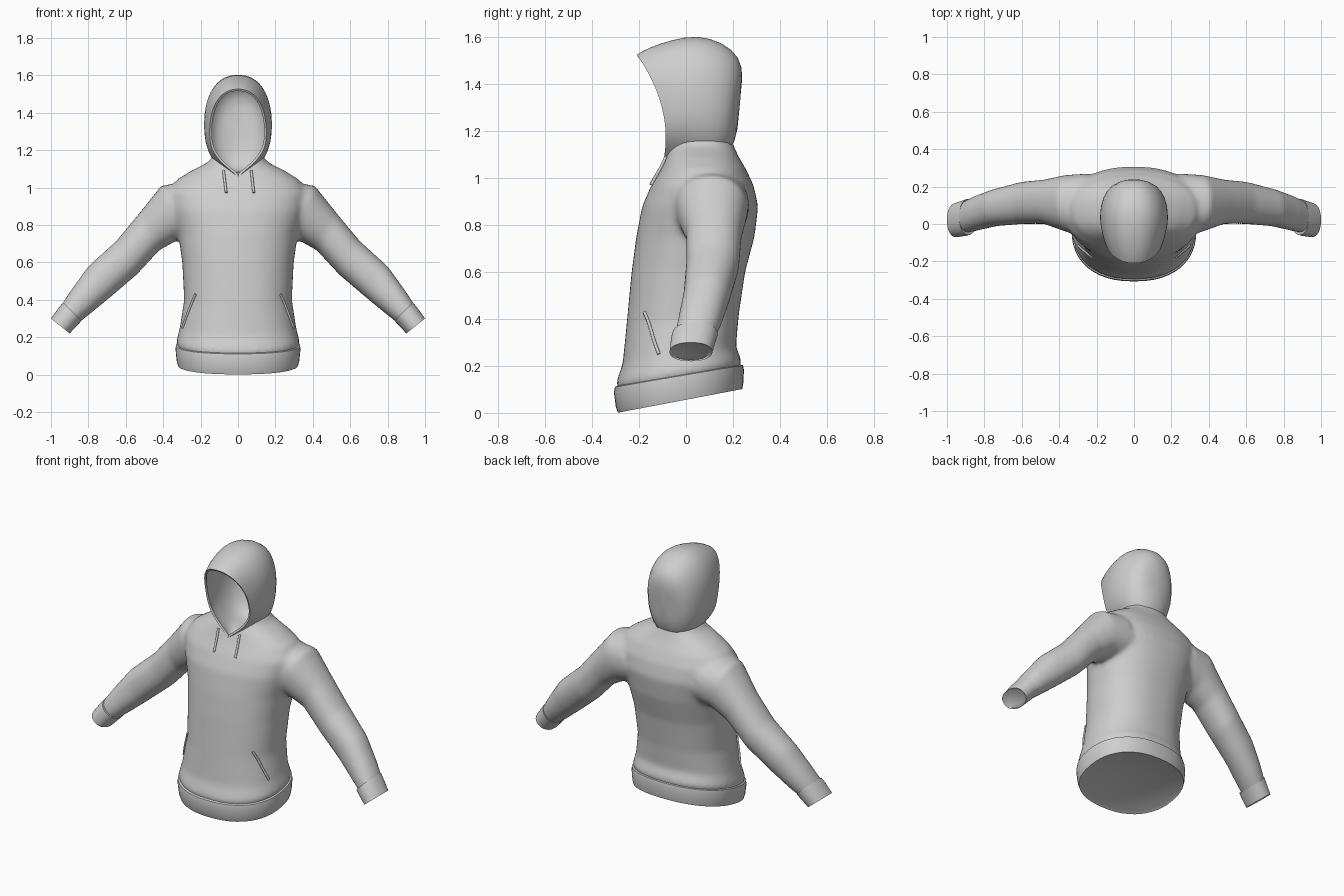
import bpy, bmesh, math
from mathutils import Vector
from mathutils.bvhtree import BVHTree

if "Cube" in bpy.data.objects:
    bpy.data.objects.remove(bpy.data.objects["Cube"])

fabric = bpy.data.materials.new("light_grey_fabric")
fabric.diffuse_color = (0.62, 0.62, 0.62, 1)
fabric.use_nodes = True
fabric.node_tree.nodes["Principled BSDF"].inputs["Base Color"].default_value = fabric.diffuse_color


def section(c, a, b, power=2.0, pinch=0.0, bend=0.0, n=48):
    """Closed oval around c with half axes a and b; pinch narrows the -b end."""
    c, a, b = Vector(c), Vector(a), Vector(b)
    pts = []
    for i in range(n):
        t = 2 * math.pi * i / n
        u = math.copysign(abs(math.cos(t)) ** (2 / power), math.cos(t))
        v = math.copysign(abs(math.sin(t)) ** (2 / power), math.sin(t))
        u *= 1 - pinch * max(0, -v) ** 3
        pts.append(c + a * u + b * v + Vector((0, bend * (1 - v * v), 0)))
    return pts


def level(z, w, yf, yb, tilt=0.0, power=2.3):
    """Horizontal body slice, tilted so that the back sits higher."""
    yc, d = (yf + yb) / 2, (yb - yf) / 2
    return section((0, yc, z + tilt * yc), (w, 0, 0), (0, d, tilt * d), power)


def sleeve(side, ux, uz, lx, lz, yf, yb):
    """Sleeve slice between an upper and a lower outline point."""
    return section((side * (ux + lx) / 2, (yf + yb) / 2, (uz + lz) / 2),
                   (side * (ux - lx) / 2, 0, (uz - lz) / 2),
                   (0, (yb - yf) / 2, 0), 2.2)


def loft(name, shells, cap_start=True):
    """Skin every shell (a list of sections) into one object."""
    bm = bmesh.new()
    for rings in shells:
        rows = [[bm.verts.new(p) for p in r] for r in rings]
        n = len(rows[0])
        for r0, r1 in zip(rows, rows[1:]):
            for i in range(n):
                j = (i + 1) % n
                bm.faces.new((r0[i], r0[j], r1[j], r1[i]))
        bm.faces.new(rows[-1])
        if cap_start:
            bm.faces.new(rows[0][::-1])
    bmesh.ops.recalc_face_normals(bm, faces=bm.faces)
    me = bpy.data.meshes.new(name)
    bm.to_mesh(me)
    bm.free()
    ob = bpy.data.objects.new(name, me)
    bpy.context.collection.objects.link(ob)
    me.materials.append(fabric)
    return ob


def modify(ob, kind, **props):
    m = ob.modifiers.new(kind.lower(), kind)
    for k, v in props.items():
        setattr(m, k, v)
    bpy.context.view_layer.objects.active = ob
    bpy.ops.object.modifier_apply(modifier=m.name)


def smooth(ob, angle=40):
    bpy.ops.object.select_all(action='DESELECT')
    ob.select_set(True)
    bpy.context.view_layer.objects.active = ob
    bpy.ops.object.shade_smooth_by_angle(angle=math.radians(angle))


# Torso and sleeves, fused into one soft skin
torso = [level(*r) for r in (
    (0.12, 0.305, -0.28, 0.22, 0.18), (0.18, 0.33, -0.298, 0.238, 0.17),
    (0.25, 0.312, -0.27, 0.213, 0.15), (0.40, 0.288, -0.253, 0.225, 0.08),
    (0.60, 0.298, -0.232, 0.252), (0.75, 0.32, -0.212, 0.292),
    (0.88, 0.36, -0.187, 0.308), (0.97, 0.375, -0.148, 0.288),
    (1.04, 0.33, -0.107, 0.255), (1.09, 0.25, -0.085, 0.225),
    (1.135, 0.16, -0.068, 0.205), (1.17, 0.135, -0.05, 0.19))]
arm = ((0.28, 1.03, 0.20, 0.74, -0.08, 0.27), (0.41, 1.01, 0.32, 0.72, -0.04, 0.262),
       (0.53, 0.86, 0.42, 0.665, 0.0, 0.238), (0.65, 0.715, 0.54, 0.535, 0.0, 0.226),
       (0.80, 0.58, 0.68, 0.415, -0.012, 0.188), (0.89, 0.455, 0.79, 0.325, -0.035, 0.152),
       (0.95, 0.365, 0.86, 0.27, -0.05, 0.12))
body = loft("body", [torso] + [[sleeve(s, *r) for r in arm] for s in (1, -1)])
modify(body, 'REMESH', mode='VOXEL', voxel_size=0.012)
modify(body, 'SMOOTH', factor=0.5, iterations=14)

# Hood: loops from the face opening to the back of the head
# centre y, centre z, half width, lean, half height, pinch, bend
hood_loops = ((-0.155, 1.292, 0.152, -0.055, 0.235, 0.9, 0.055),
              (-0.115, 1.305, 0.164, -0.05, 0.25, 0.6, 0.045),
              (-0.03, 1.33, 0.18, -0.035, 0.26, 0.2, 0.02),
              (0.06, 1.342, 0.184, -0.01, 0.27, 0.0, 0.0),
              (0.145, 1.325, 0.168, 0.01, 0.255, 0.0, 0.0),
              (0.21, 1.315, 0.125, 0.02, 0.205, 0.0, -0.005),
              (0.236, 1.32, 0.06, 0.01, 0.11, 0.0, -0.012))


def hood_ring(y, z, w, lean, h, pinch, bend, shrink=0.0):
    return section((0, y, z), (w - shrink, 0, 0), (0, lean, h - shrink), 2.25, pinch, bend)


hood = loft("hood", [[hood_ring(*r) for r in hood_loops]], cap_start=False)
modify(hood, 'SUBSURF', levels=1)
modify(hood, 'SOLIDIFY', thickness=0.012, offset=-1)
smooth(hood, 50)

# Hollow the neck so the hood opens into the garment
inner = [hood_ring(*r, shrink=0.006) for r in hood_loops]
front = [p + Vector((0, -0.2, 0)) for p in inner[0]]
cutter = loft("neck_cutter", [[front] + inner])
cutter.hide_render = True
modify(body, 'BOOLEAN', operation='DIFFERENCE', object=cutter, solver='EXACT')
bpy.data.objects.remove(cutter)
smooth(body, 50)

# Waistband, with a shallow recess underneath
hem = loft("waistband", [[level(*r) for r in (
    (0.064, 0.305, -0.272, 0.222, 0.19), (0.056, 0.322, -0.29, 0.24, 0.19),
    (0.08, 0.328, -0.299, 0.244, 0.185), (0.14, 0.334, -0.307, 0.247, 0.175),
    (0.162, 0.332, -0.303, 0.243, 0.17), (0.172, 0.30, -0.27, 0.21, 0.17))]])
smooth(hem)

# Cuffs
cuff_rings = ((0.925, 0.375, 0.85, 0.295, -0.035, 0.12), (0.934, 0.386, 0.836, 0.288, -0.058, 0.135),
              (0.955, 0.362, 0.857, 0.265, -0.064, 0.127), (1.0, 0.30, 0.90, 0.22, -0.07, 0.112),
              (0.987, 0.297, 0.897, 0.226, -0.058, 0.10))
for s, side in ((1, "left"), (-1, "right")):
    smooth(loft(side + "_cuff", [[sleeve(s, *r) for r in cuff_rings]]))

# Drawstrings and pocket edges, laid on the front of the body
skin = BVHTree.FromObject(body, bpy.context.evaluated_depsgraph_get())


def cord(name, points, radius, lift):
    hits = [skin.ray_cast(Vector((x, -1, z)), Vector((0, 1, 0))) for x, z in points]
    pts = [h[0] + h[1] * lift for h in hits if h[0] is not None]
    cu = bpy.data.curves.new(name, 'CURVE')
    cu.dimensions = '3D'
    cu.bevel_depth = radius
    cu.bevel_resolution = 2
    cu.use_fill_caps = True
    sp = cu.splines.new('POLY')
    sp.points.add(len(pts) - 1)
    for p, q in zip(sp.points, pts):
        p.co = (*q, 1)
    cu.materials.append(fabric)
    bpy.context.collection.objects.link(bpy.data.objects.new(name, cu))


for s, side in ((1, "left"), (-1, "right")):
    x0 = 0.07 if s > 0 else -0.077
    cord(side + "_drawstring", [(x0 + 0.014 * i / 6, 1.09 - 0.02 * i) for i in range(7)], 0.007, 0.005)
    cord(side + "_pocket_edge", [(s * (0.225 + 0.07 * (i / 8) ** 0.9), 0.43 - 0.18 * i / 8)
                                 for i in range(9)], 0.007, 0.002)
